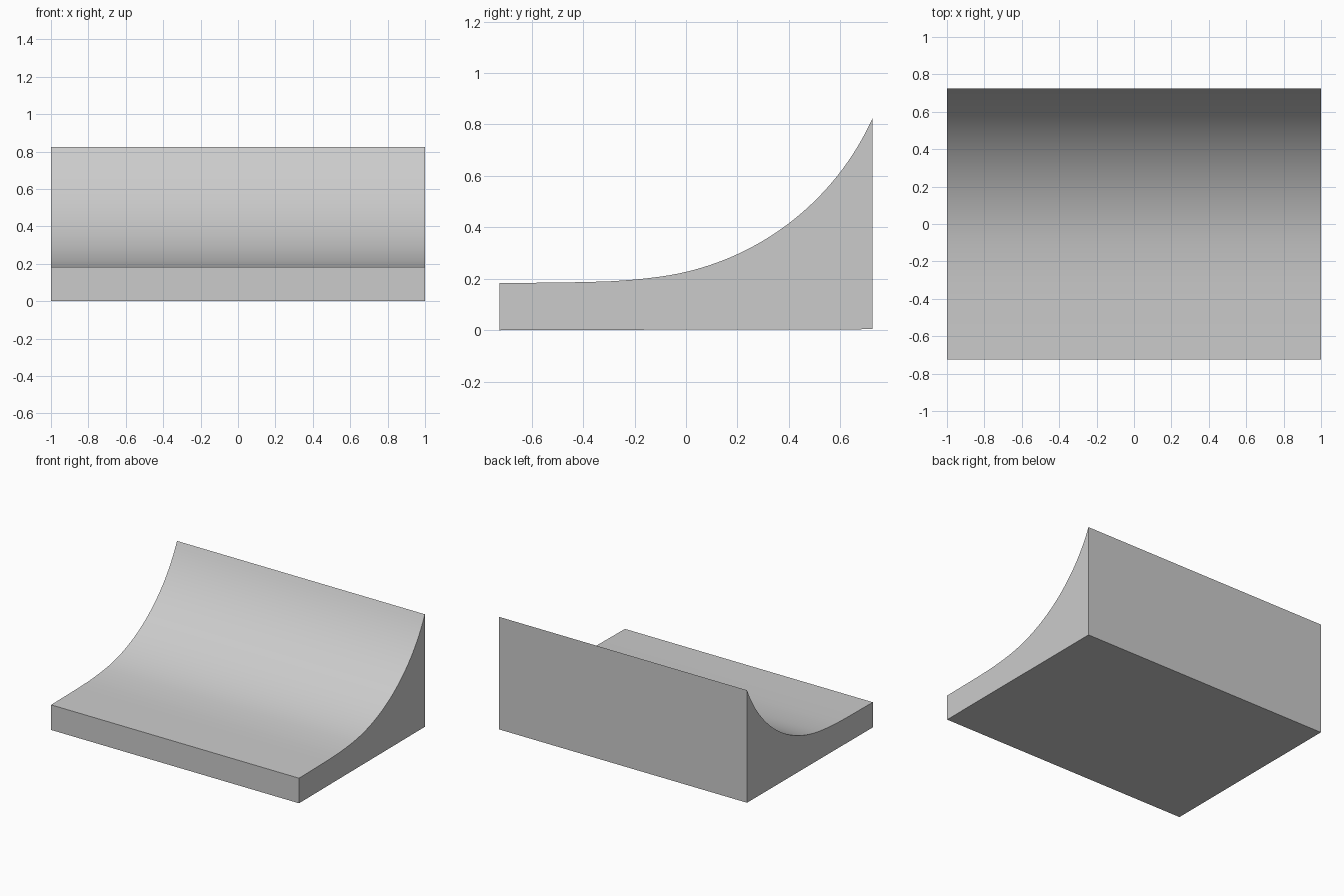
import bpy, bmesh, math

if "Cube" in bpy.data.objects:
    bpy.data.objects.remove(bpy.data.objects["Cube"])

HALF_W, HALF_D = 1.0, 0.725

# Side profile (y, z): underside, then the nearly flat front deck
profile = [(HALF_D, 0.004), (-0.15, 0.002), (-HALF_D, 0.0),
           (-HALF_D, 0.183), (-0.55, 0.185), (-0.4, 0.187),
           (-0.3, 0.190), (-0.25, 0.193), (-0.2, 0.197), (-0.15, 0.202)]

# Circular sweep rising to the back lip
cy, cz, r = -0.244, 1.2615, 1.063
a0 = math.asin((-0.1 - cy) / r)
a1 = math.asin((HALF_D - cy) / r)
STEPS = 28
for i in range(STEPS + 1):
    a = a0 + (a1 - a0) * i / STEPS
    profile.append((cy + r * math.sin(a), cz - r * math.cos(a)))

# Extrude the profile across the full width
bm = bmesh.new()
face = bm.faces.new([bm.verts.new((-HALF_W, y, z)) for y, z in profile])
ext = bmesh.ops.extrude_face_region(bm, geom=[face])
verts = [g for g in ext["geom"] if isinstance(g, bmesh.types.BMVert)]
bmesh.ops.translate(bm, verts=verts, vec=(2 * HALF_W, 0, 0))
bmesh.ops.recalc_face_normals(bm, faces=bm.faces)

mesh = bpy.data.meshes.new("curved_ramp")
bm.to_mesh(mesh)
bm.free()
ramp = bpy.data.objects.new("curved_ramp", mesh)
bpy.context.collection.objects.link(ramp)

# Smooth sweep, crisp outer edges
bpy.context.view_layer.objects.active = ramp
ramp.select_set(True)
bpy.ops.object.shade_smooth_by_angle(angle=math.radians(20))
